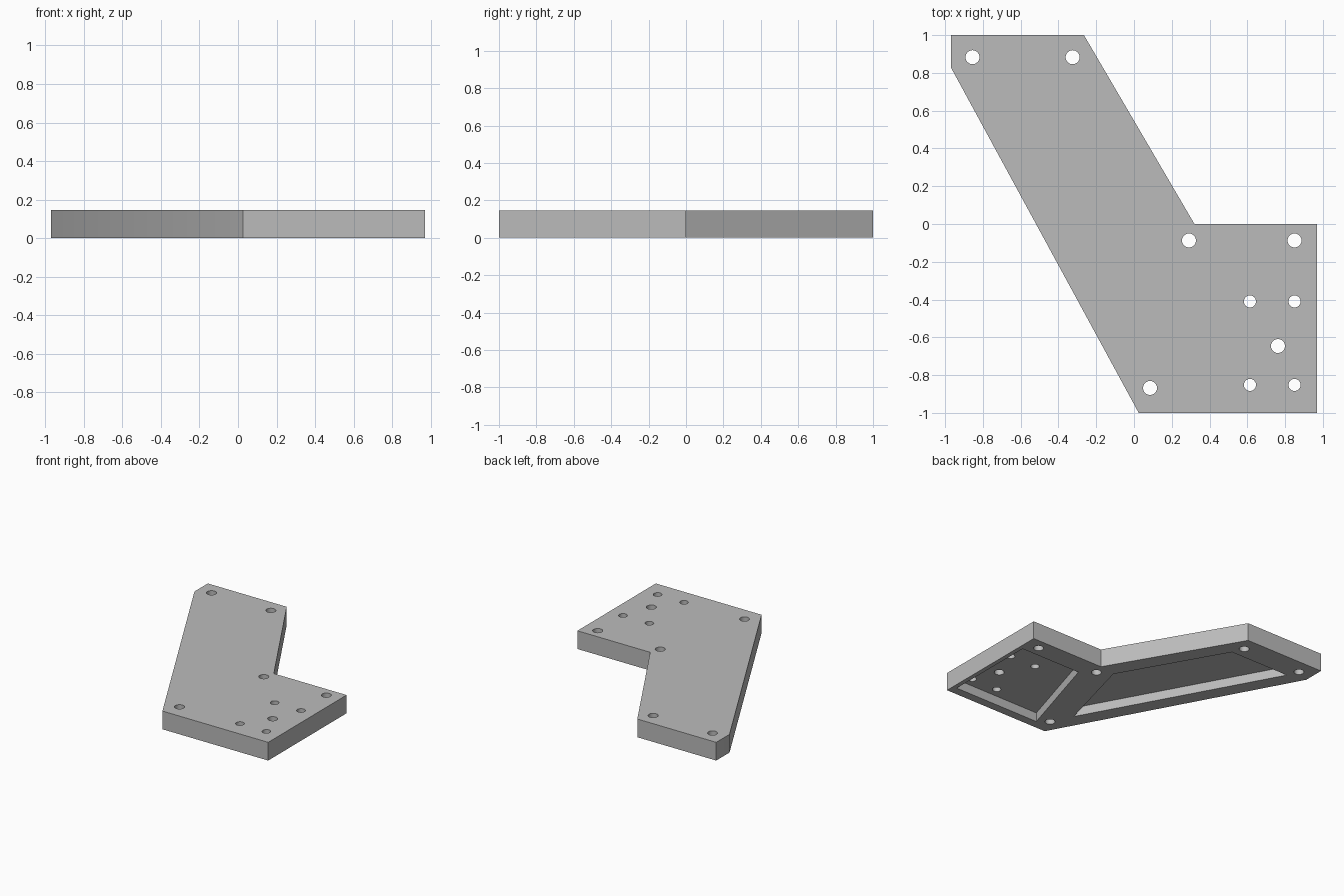
import bpy
import bmesh
import math

cube = bpy.data.objects.get("Cube")
if cube:
    bpy.data.objects.remove(cube, do_unlink=True)

HEIGHT = 0.147
POCKET_DEPTH = 0.0735

grey = bpy.data.materials.new("plain grey")
grey.use_nodes = True
colour = (0.5, 0.5, 0.5, 1)
grey.diffuse_color = colour
grey.node_tree.nodes["Principled BSDF"].inputs["Base Color"].default_value = colour


def prism(name, outline, bottom, top):
    """Extrude a flat outline straight up from bottom to top."""
    bm = bmesh.new()
    face = bm.faces.new([bm.verts.new((x, y, bottom)) for x, y in outline])
    raised = bmesh.ops.extrude_face_region(bm, geom=[face])["geom"]
    verts = [g for g in raised if isinstance(g, bmesh.types.BMVert)]
    bmesh.ops.translate(bm, verts=verts, vec=(0, 0, top - bottom))
    bmesh.ops.recalc_face_normals(bm, faces=bm.faces)
    mesh = bpy.data.meshes.new(name)
    bm.to_mesh(mesh)
    bm.free()
    mesh.materials.append(grey)
    obj = bpy.data.objects.new(name, mesh)
    bpy.context.collection.objects.link(obj)
    return obj


def circle(x, y, radius, sides=32):
    return [(x + radius * math.cos(math.tau * i / sides),
             y + radius * math.sin(math.tau * i / sides)) for i in range(sides)]


# Angled bracket plate
plate = prism("bracket_plate", [(-0.97, 1), (-0.265, 1), (0.32, 0), (0.97, 0),
                                (0.97, -1), (0.025, -1), (-0.97, 0.83)], 0, HEIGHT)

# Pockets hollowed into the underside
base_pocket = [(0.935, -0.93), (0.935, -0.17), (0.395, -0.17), (0.165, -0.93)]
arm_pocket = [(0, -0.695), (0.18, -0.025), (-0.285, 0.79), (-0.815, 0.79)]
cutters = [prism("base_pocket_cutter", base_pocket, -0.1, POCKET_DEPTH),
           prism("arm_pocket_cutter", arm_pocket, -0.1, POCKET_DEPTH)]

# Through holes: large mounting holes and a square of small ones
large = [(-0.855, 0.883), (-0.325, 0.883), (0.291, -0.087), (0.85, -0.087),
         (0.762, -0.646), (0.085, -0.868)]
small = [(x, y) for x in (0.614, 0.85) for y in (-0.41, -0.852)]
for label, centres, radius in (("mounting", large, 0.037), ("small", small, 0.032)):
    for x, y in centres:
        cutters.append(prism(label + "_hole_cutter", circle(x, y, radius), -0.2, 0.4))

for cutter in cutters:
    cut = plate.modifiers.new(cutter.name, 'BOOLEAN')
    cut.operation = 'DIFFERENCE'
    cut.solver = 'EXACT'
    cut.object = cutter
    cutter.hide_render = True

# Bake the cuts and drop the cutters
depsgraph = bpy.context.evaluated_depsgraph_get()
mesh = bpy.data.meshes.new_from_object(plate.evaluated_get(depsgraph))
plate.modifiers.clear()
plate.data = mesh
for cutter in cutters:
    bpy.data.objects.remove(cutter, do_unlink=True)

# Smooth hole walls, crisp edges
bpy.ops.object.select_all(action='DESELECT')
plate.select_set(True)
bpy.context.view_layer.objects.active = plate
bpy.ops.object.shade_smooth_by_angle(angle=math.radians(30))
